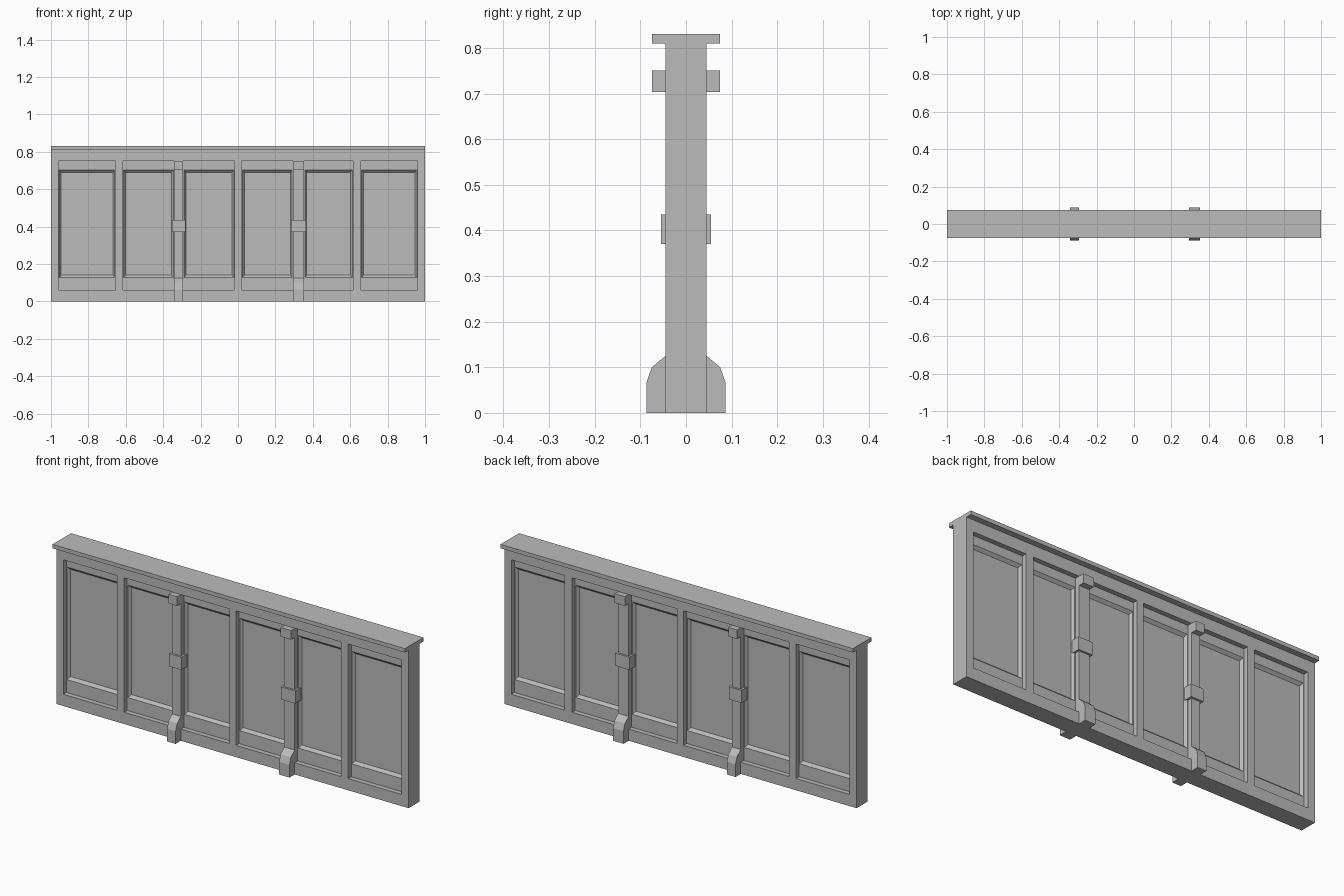
import bpy
import bmesh

cube = bpy.data.objects.get("Cube")
if cube:
    bpy.data.objects.remove(cube, do_unlink=True)

grey = bpy.data.materials.new("plain_grey")
grey.use_nodes = True
colour = (0.5, 0.5, 0.5, 1)
grey.diffuse_color = colour
grey.node_tree.nodes["Principled BSDF"].inputs["Base Color"].default_value = colour

FACE = 0.045          # half thickness of the frame


def finish(name, bm):
    bmesh.ops.recalc_face_normals(bm, faces=bm.faces[:])
    mesh = bpy.data.meshes.new(name)
    bm.to_mesh(mesh)
    bm.free()
    mesh.materials.append(grey)
    obj = bpy.data.objects.new(name, mesh)
    bpy.context.collection.objects.link(obj)
    return obj


def prism(name, outline, x0, x1):
    """Extrude a (y, z) outline along x."""
    bm = bmesh.new()
    face = bm.faces.new([bm.verts.new((x0, y, z)) for y, z in outline])
    moved = bmesh.ops.extrude_face_region(bm, geom=[face])["geom"]
    verts = [v for v in moved if isinstance(v, bmesh.types.BMVert)]
    bmesh.ops.translate(bm, verts=verts, vec=(x1 - x0, 0, 0))
    return finish(name, bm)


def block(name, x0, x1, half, z0, z1):
    return prism(name, [(-half, z0), (half, z0), (half, z1), (-half, z1)], x0, x1)


# Panelled frame: a front sheet with recessed bays, mirrored to the back
bays = [(-0.96, -0.655), (-0.615, -0.342), (-0.293, -0.018),
        (0.02, 0.294), (0.353, 0.615), (0.657, 0.96)]
xs = [-1] + [x for bay in bays for x in bay] + [1]
zs = [0, 0.06, 0.75, 0.81]
bm = bmesh.new()
grid = [[bm.verts.new((x, -FACE, z)) for z in zs] for x in xs]


def ring(x0, x1, z0, z1, y):
    return [bm.verts.new(p) for p in
            ((x0, y, z0), (x1, y, z0), (x1, y, z1), (x0, y, z1))]


def bridge(a, b):
    for i in range(4):
        j = (i + 1) % 4
        bm.faces.new((a[i], a[j], b[j], b[i]))


for i in range(len(xs) - 1):
    for k in range(len(zs) - 1):
        corners = [grid[i][k], grid[i + 1][k], grid[i + 1][k + 1], grid[i][k + 1]]
        if k != 1 or i % 2 == 0:
            bm.faces.new(corners)
            continue
        # Bay: square reveal, flat rails, bevelled edge, deep panel
        x0, x1 = xs[i], xs[i + 1]
        loops = [corners,
                 ring(x0, x1, 0.06, 0.75, -0.02),
                 ring(x0 + 0.004, x1 - 0.004, 0.127, 0.704, -0.02),
                 ring(x0 + 0.014, x1 - 0.014, 0.14, 0.69, -0.006)]
        for a, b in zip(loops, loops[1:]):
            bridge(a, b)
        bm.faces.new(loops[-1])

# Outer edges run back to the middle plane
rim = [e for e in bm.edges if e.is_boundary]
moved = bmesh.ops.extrude_edge_only(bm, edges=rim)["geom"]
for v in moved:
    if isinstance(v, bmesh.types.BMVert):
        v.co.y = 0
frame = finish("panelled_frame", bm)
mirror = frame.modifiers.new("Back", "MIRROR")
mirror.use_axis = (False, True, False)

# Cap along the top
block("top_cap", -1, 1, 0.075, 0.81, 0.83)

# Blocks and feet on the two posts
half_foot = [(0.087, 0), (0.087, 0.065), (0.075, 0.1), (FACE, 0.125)]
foot = half_foot + [(-y, z) for y, z in reversed(half_foot)]
for side, x0, x1 in (("right", -0.342, -0.293), ("left", 0.294, 0.353)):
    block(side + "_post_top_block", x0, x1, 0.075, 0.703, 0.75)
    block(side + "_post_band", x0 - 0.011, x1 + 0.011, 0.055, 0.37, 0.435)
    prism(side + "_post_foot", foot, x0, x1)
